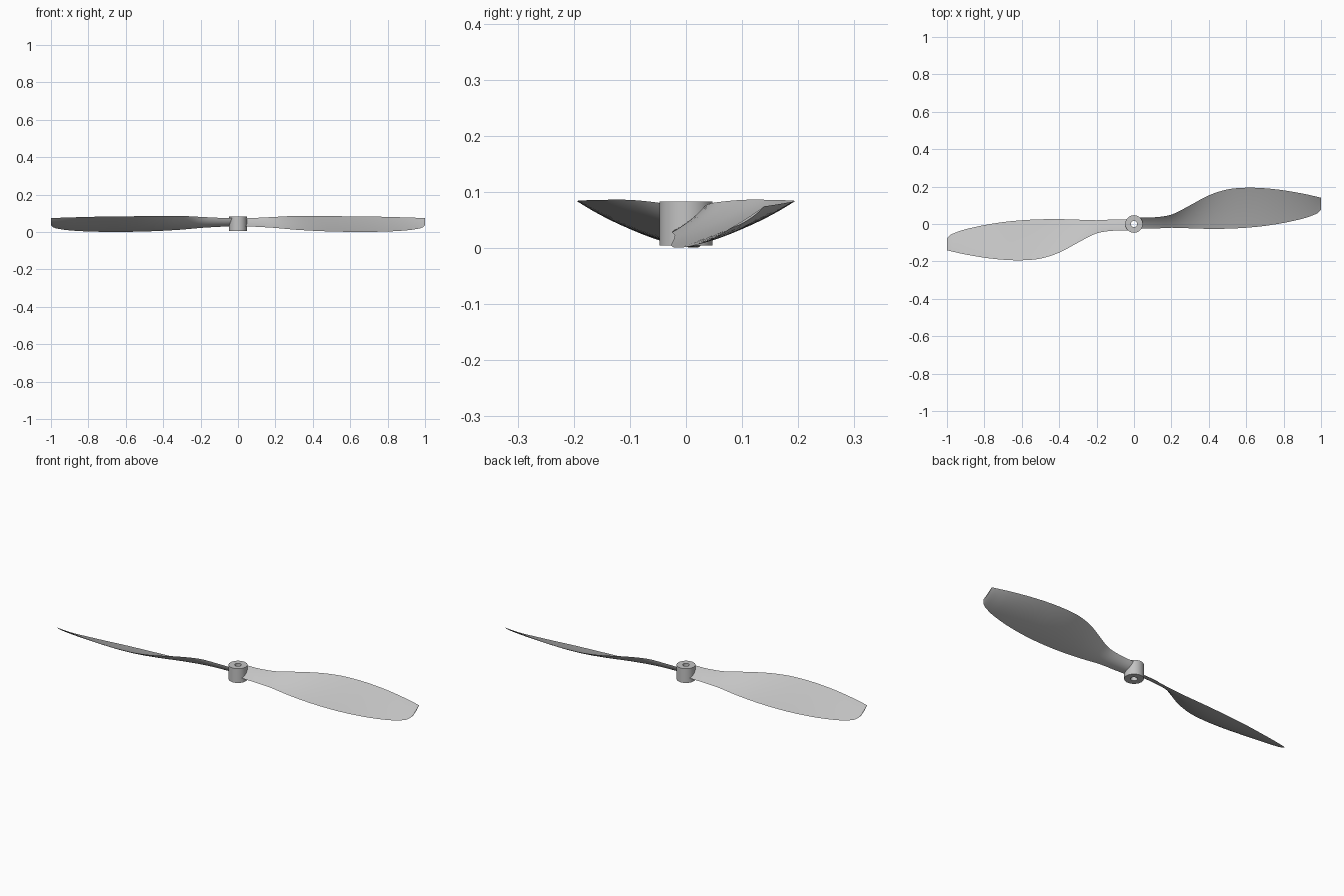
import bpy
import bmesh
import math

cube = bpy.data.objects.get("Cube")
if cube:
    bpy.data.objects.remove(cube, do_unlink=True)

# One plain grey plastic
grey = bpy.data.materials.new("light grey plastic")
grey.use_nodes = True
colour = (0.55, 0.55, 0.55, 1)
grey.diffuse_color = colour
grey.node_tree.nodes["Principled BSDF"].inputs["Base Color"].default_value = colour


def finish(name, bm, angle):
    """Turn a bmesh into a named, smooth shaded object."""
    bmesh.ops.recalc_face_normals(bm, faces=bm.faces)
    mesh = bpy.data.meshes.new(name)
    bm.to_mesh(mesh)
    bm.free()
    mesh.materials.append(grey)
    obj = bpy.data.objects.new(name, mesh)
    bpy.context.collection.objects.link(obj)
    bpy.ops.object.select_all(action="DESELECT")
    obj.select_set(True)
    bpy.context.view_layer.objects.active = obj
    bpy.ops.object.shade_smooth_by_angle(angle=math.radians(angle))
    return obj


# Blade stations: span, low edge (y, z), high edge (y, z), thickness
STATIONS = [
    (0.03, -0.025, 0.03, 0.034, 0.075, 0.014),
    (0.10, -0.025, 0.028, 0.035, 0.076, 0.014),
    (0.20, -0.02, 0.022, 0.05, 0.081, 0.013),
    (0.30, -0.023, 0.013, 0.1, 0.086, 0.012),
    (0.40, -0.026, 0.007, 0.153, 0.086, 0.012),
    (0.50, -0.025, 0.003, 0.185, 0.085, 0.012),
    (0.60, -0.02, 0.001, 0.194, 0.084, 0.012),
    (0.70, -0.01, 0.001, 0.191, 0.083, 0.011),
    (0.80, 0.006, 0.003, 0.18, 0.081, 0.01),
    (0.90, 0.028, 0.009, 0.163, 0.078, 0.009),
    (0.96, 0.048, 0.017, 0.15, 0.076, 0.007),
    (0.985, 0.061, 0.024, 0.144, 0.075, 0.006),
    (1.00, 0.078, 0.035, 0.14, 0.075, 0.005),
]


def blend(index, t):
    """Smooth (Hermite) interpolation between two stations."""
    a, b = STATIONS[index], STATIONS[index + 1]
    before = STATIONS[max(index - 1, 0)]
    after = STATIONS[min(index + 2, len(STATIONS) - 1)]
    width = b[0] - a[0]
    result = [a[0] + width * t]
    for k in range(1, len(a)):
        slope_a = (b[k] - before[k]) / (b[0] - before[0]) * width
        slope_b = (after[k] - a[k]) / (after[0] - a[0]) * width
        result.append(a[k] * (2 * t**3 - 3 * t**2 + 1) + slope_a * (t**3 - 2 * t**2 + t)
                      + b[k] * (3 * t**2 - 2 * t**3) + slope_b * (t**3 - t**2))
    return result


def section(bm, station, turn, steps=16):
    """Thin closed section, nearly flat above and bulging below."""
    x, low_y, low_z, high_y, high_z, thick = station
    dy, dz = high_y - low_y, high_z - low_z
    chord = math.hypot(dy, dz)
    ring = []
    for i in range(2 * steps):
        under = i > steps
        u = (2 * steps - i if under else i) / steps
        u = (1 - math.cos(math.pi * u)) / 2
        arch = 4 * u * (1 - u)
        drop = arch * (thick if under else thick * 0.25)
        y = low_y + dy * u + drop * dz / chord
        z = low_z + dz * u - drop * dy / chord
        ring.append(bm.verts.new((turn * x, turn * y, max(z, 0))))
    return ring


def make_blade(name, turn):
    bm = bmesh.new()
    rings = []
    for index in range(len(STATIONS) - 1):
        rings += [section(bm, blend(index, s / 4), turn) for s in range(4)]
    rings.append(section(bm, STATIONS[-1], turn))
    for a, b in zip(rings, rings[1:]):
        for i in range(len(a)):
            j = (i + 1) % len(a)
            bm.faces.new((a[i], a[j], b[j], b[i]))
    # Close root and tip
    bm.faces.new(rings[0])
    bm.faces.new(rings[-1])
    return finish(name, bm, 40)


# Two blades, half a turn apart
make_blade("left_blade", 1)
make_blade("right_blade", -1)

# Hub: a ring profile spun around the shaft axis
OUTER, BORE, BASE, TOP = 0.047, 0.017, 0.005, 0.083
bm = bmesh.new()
profile = [bm.verts.new((r, 0, z)) for r, z in
           ((BORE, BASE), (OUTER, BASE), (OUTER, TOP), (BORE, TOP))]
edges = [bm.edges.new((profile[i], profile[(i + 1) % 4])) for i in range(4)]
bmesh.ops.spin(bm, geom=profile + edges, cent=(0, 0, 0), axis=(0, 0, 1),
               angle=2 * math.pi, steps=48)
bmesh.ops.remove_doubles(bm, verts=bm.verts, dist=0.0001)
finish("hub", bm, 30)
